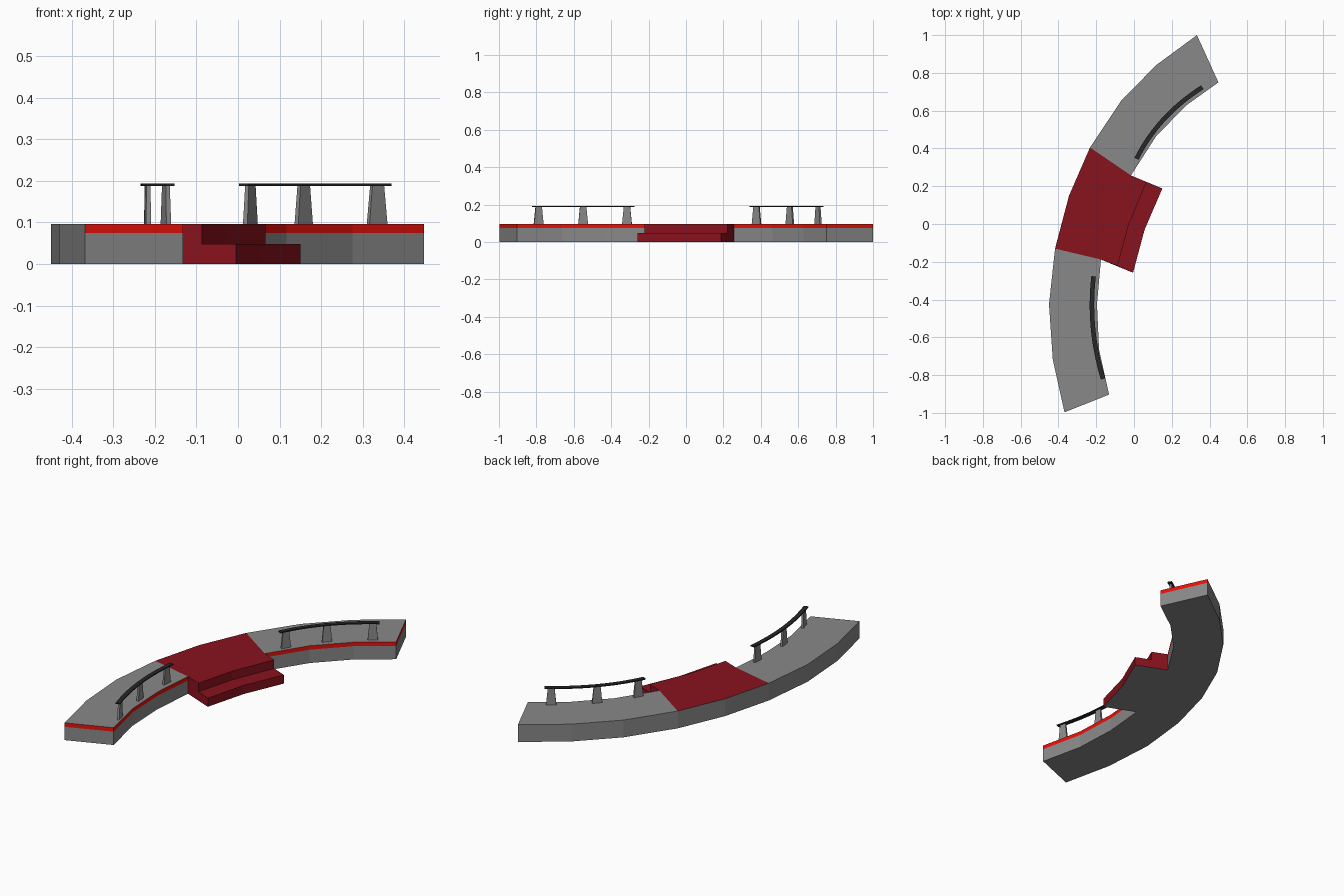
import bpy, bmesh
from mathutils import Vector

if "Cube" in bpy.data.objects:
    bpy.data.objects.remove(bpy.data.objects["Cube"])


def material(name, rgb):
    m = bpy.data.materials.new(name)
    m.diffuse_color = (*rgb, 1)
    m.use_nodes = True
    m.node_tree.nodes["Principled BSDF"].inputs["Base Color"].default_value = m.diffuse_color
    return m


RED = material("carpet_red", (0.25, 0.006, 0.012))
ACCENT = material("accent_red", (0.8, 0.006, 0.003))
BLACK = material("rail_black", (0.02, 0.02, 0.02))
H, STRIP, STEP = 0.096, 0.074, 0.048


def loft(name, sections, mats=(), pick=None, caps=None):
    """Join equal closed sections with quads; pick(segment, side) gives the material index."""
    bm = bmesh.new()
    rings = [[bm.verts.new(p) for p in s] for s in sections]
    n = len(rings[0])
    for i in range(len(rings) - 1):
        for j in range(n):
            k = (j + 1) % n
            f = bm.faces.new((rings[i][j], rings[i][k], rings[i + 1][k], rings[i + 1][j]))
            f.material_index = pick(i, j) if pick else 0
    for ring in (rings[0], rings[-1]):
        for ids, mi in caps or [(range(n), 0)]:
            bm.faces.new([ring[q] for q in ids]).material_index = mi
    bmesh.ops.recalc_face_normals(bm, faces=bm.faces[:])
    me = bpy.data.meshes.new(name)
    bm.to_mesh(me)
    bm.free()
    ob = bpy.data.objects.new(name, me)
    bpy.context.collection.objects.link(ob)
    for m in mats:
        me.materials.append(m)
    return ob


# Curved deck: outer and inner edge, back end to front end
outer = [(0.333, 1.0), (0.116, 0.84), (-0.07, 0.65), (-0.233, 0.405), (-0.344, 0.15),
         (-0.418, -0.13), (-0.45, -0.425), (-0.43, -0.717), (-0.368, -0.997)]
inner = [(0.447, 0.75), (0.275, 0.627), (0.116, 0.463), (-0.016, 0.257), (-0.11, 0.042),
         (-0.175, -0.188), (-0.196, -0.425), (-0.185, -0.664), (-0.132, -0.903)]
deck_sections = [[(*o, 0), (*o, STRIP), (*o, H), (*q, H), (*q, STRIP), (*q, 0)]
                 for o, q in zip(outer, inner)]


def deck_material(seg, side):
    if side == 2:                       # walking surface, carpeted in the middle
        return 1 if seg in (3, 4) else 0
    return 2 if side == 3 else 0        # bright strip on the inner edge


deck = loft("curved_deck", deck_sections, (None, RED, ACCENT), deck_material,
            [((0, 1, 4, 5), 0), ((1, 2, 3, 4), 2)])
grey = material("deck_grey", (0.25, 0.25, 0.25))
deck.data.materials[0] = grey

# Two entry steps in the middle of the inner side
upper = [(0.066, 0.223), (-0.03, -0.01), (-0.087, -0.222)]
lower = [(0.15, 0.188), (0.056, -0.03), (-0.005, -0.258)]
loft("entry_steps",
     [[(*b, 0), (*b, H), (*u, H), (*u, STEP), (*l, STEP), (*l, 0)]
      for b, u, l in zip(inner[3:6], upper, lower)],
     (RED, grey), lambda seg, side: 1 if side == 5 else 0,
     [((0, 1, 2, 3), 0), ((0, 3, 4, 5), 0)])


def curve_point(pts, t):
    """Point and tangent on a parabola through three points."""
    a, b, c = (Vector(p) for p in pts)
    p = a * (2 * (t - .5) * (t - 1)) + b * (4 * t * (1 - t)) + c * (2 * t * (t - .5))
    d = a * (4 * t - 3) + b * (4 - 8 * t) + c * (4 * t - 1)
    return p, d.normalized()


# Handrails on tapered posts
rails = {"back": [(0.013, 0.345), (0.158, 0.555), (0.362, 0.724)],
         "front": [(-0.214, -0.277), (-0.217, -0.55), (-0.164, -0.82)]}
for side, pts in rails.items():
    sections = []
    for i in range(17):
        p, d = curve_point(pts, i / 16)
        w = Vector((-d.y, d.x)) * 0.012
        sections.append([(*(p + w), 0.187), (*(p + w), 0.193),
                         (*(p - w), 0.193), (*(p - w), 0.187)])
    loft(side + "_handrail", sections, (BLACK,))
    for n, t in enumerate((0.07, 0.5, 0.94)):
        p, d = curve_point(pts, t)
        w = Vector((-d.y, d.x))
        rings = []
        for z, a, b in ((H, 0.026, 0.006), (0.188, 0.017, 0.005)):
            rings.append([(*(p + d * a * s + w * b * r), z)
                          for s, r in ((1, 1), (-1, 1), (-1, -1), (1, -1))])
        loft(f"{side}_post_{n + 1}", rings, (grey,))
